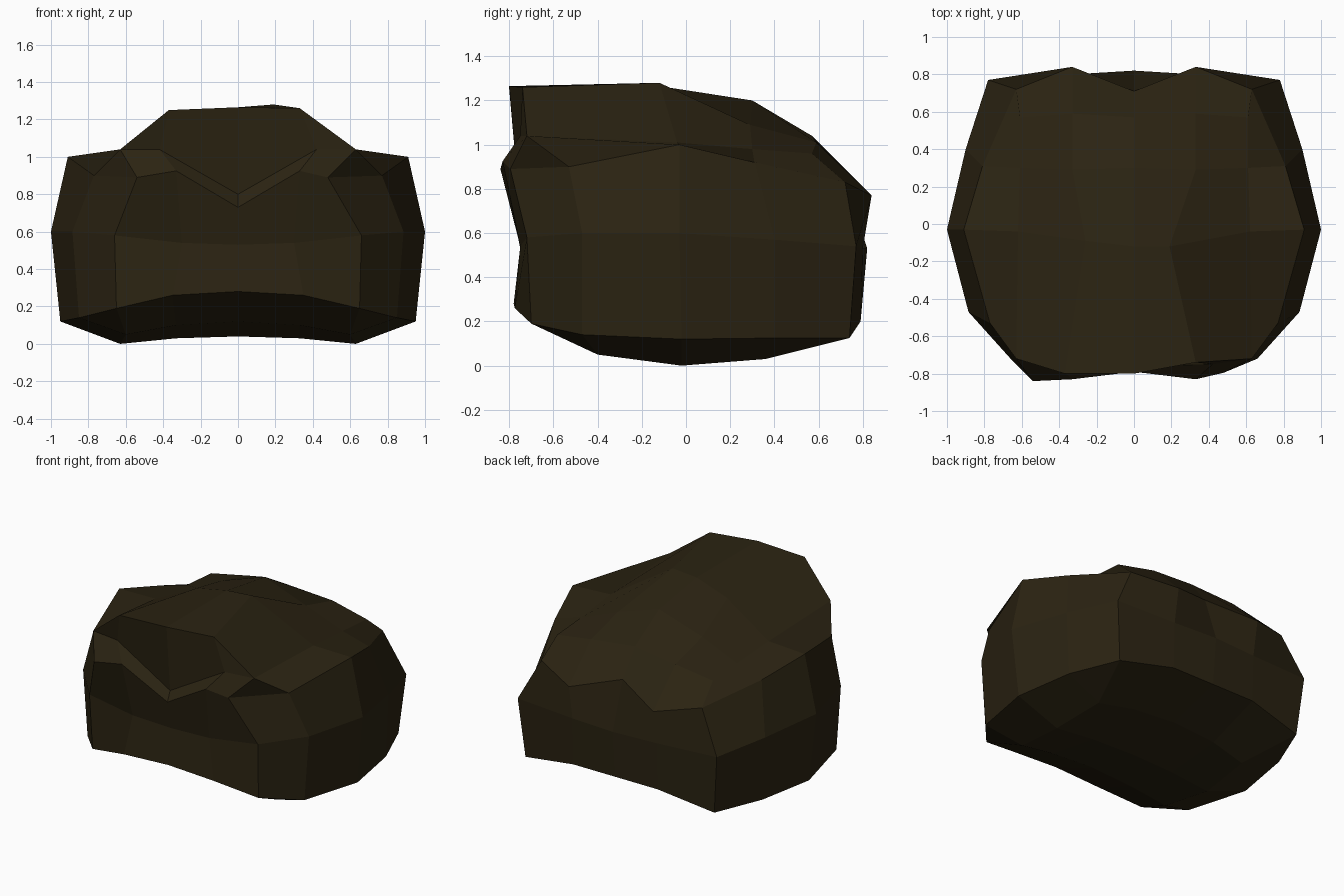
import bpy, bmesh
from mathutils import Vector

if "Cube" in bpy.data.objects:
    bpy.data.objects.remove(bpy.data.objects["Cube"])

mesh = bpy.data.meshes.new("faceted_boulder")
boulder = bpy.data.objects.new("faceted_boulder", mesh)
bpy.context.collection.objects.link(boulder)
bm = bmesh.new()


def row(*points):
    return [bm.verts.new(p) for p in points]


def strip(a, b):
    # quads between two rows of equal length; repeated corners become triangles
    for i in range(len(a) - 1):
        quad = list(dict.fromkeys((a[i], a[i + 1], b[i + 1], b[i])))
        if len(quad) > 2:
            bm.faces.new(quad)


# Side wall: half outlines from front centre round to back centre
low = row((0, -.78, .28), (.35, -.775, .26), (.65, -.70, .19), (.85, -.47, .14),
          (.95, -.02, .12), (.88, .40, .125), (.74, .74, .125), (.33, .79, .20), (0, .79, .20))
mid = row((0, -.75, .53), (.30, -.75, .54), (.66, -.72, .58), (.885, -.47, .60),
          (1, -.03, .60), (.90, .40, .57), (.78, .77, .54), (.33, .80, .53), (0, .82, .53))
rim = row((0, -.79, .73), (.33, -.83, .925), (.48, -.795, .89), (.77, -.53, .90),
          (.91, -.03, 1.0), (.81, .31, .92), (.63, .72, .83), (.33, .84, .77), (0, .71, .86))
strip(low, mid)
strip(mid, rim)

# Brow: notched ledge below an upright front face
ledge = row((0, -.76, .80), (.42, -.75, 1.04), (.63, -.72, 1.04))
strip(rim[:3], ledge)
bm.faces.new((rim[2], rim[3], ledge[2]))
crest = row((0, -.80, 1.265), (.33, -.74, 1.26)) + [ledge[2]]
strip(ledge, crest)

# Crown: cross rows sloping down to the back
crown = row((0, -.12, 1.265), (.19, -.12, 1.28), (.62, -.04, 1.01))
slope = row((0, .30, 1.20), (.33, .29, 1.09), (.61, .30, .98))
heel = row((0, .57, 1.04), (.33, .59, 1.01), (.61, .57, .96))
for a, b in ((crest, crown), (crown, slope), (slope, heel)):
    strip(a, b)
strip(heel, [rim[8], rim[7], rim[6]])
strip([ledge[2], crown[2], slope[2], heel[2]], [rim[3], rim[4], rim[5], rim[6]])

# Underside: shallow curved belly
belly = [row((0, -.42, .12), (.33, -.42, .10), (.60, -.40, .05)),
         row((0, -.02, .04), (.33, -.02, .03), (.63, -.02, 0)),
         row((0, .40, .09), (.33, .40, .065), (.60, .36, .03))]
under = [low[:3]] + belly + [[low[8], low[7], low[6]]]
for a, b in zip(under, under[1:]):
    strip(a, b)
strip([r[2] for r in under], low[2:7])

# Mirror the half to the other side and weld the centre line
half = bm.verts[:] + bm.edges[:] + bm.faces[:]
for v in bmesh.ops.duplicate(bm, geom=half)["geom"]:
    if isinstance(v, bmesh.types.BMVert):
        v.co.x *= -1
bmesh.ops.remove_doubles(bm, verts=bm.verts, dist=.001)

# Uneven left side: lower crown, wider brow
for old, new in (((-.19, -.12, 1.28), (-.26, -.09, 1.20)),
                 ((-.48, -.795, .89), (-.54, -.84, .89)),
                 ((-.33, -.74, 1.26), (-.37, -.80, 1.25))):
    min(bm.verts, key=lambda v: (v.co - Vector(old)).length).co = new

bmesh.ops.recalc_face_normals(bm, faces=bm.faces)
bm.to_mesh(mesh)
bm.free()

# Dark brown stone
stone = bpy.data.materials.new("dark_stone")
stone.diffuse_color = (.024, .017, .006, 1)
stone.use_nodes = True
stone.node_tree.nodes["Principled BSDF"].inputs["Base Color"].default_value = stone.diffuse_color
mesh.materials.append(stone)
